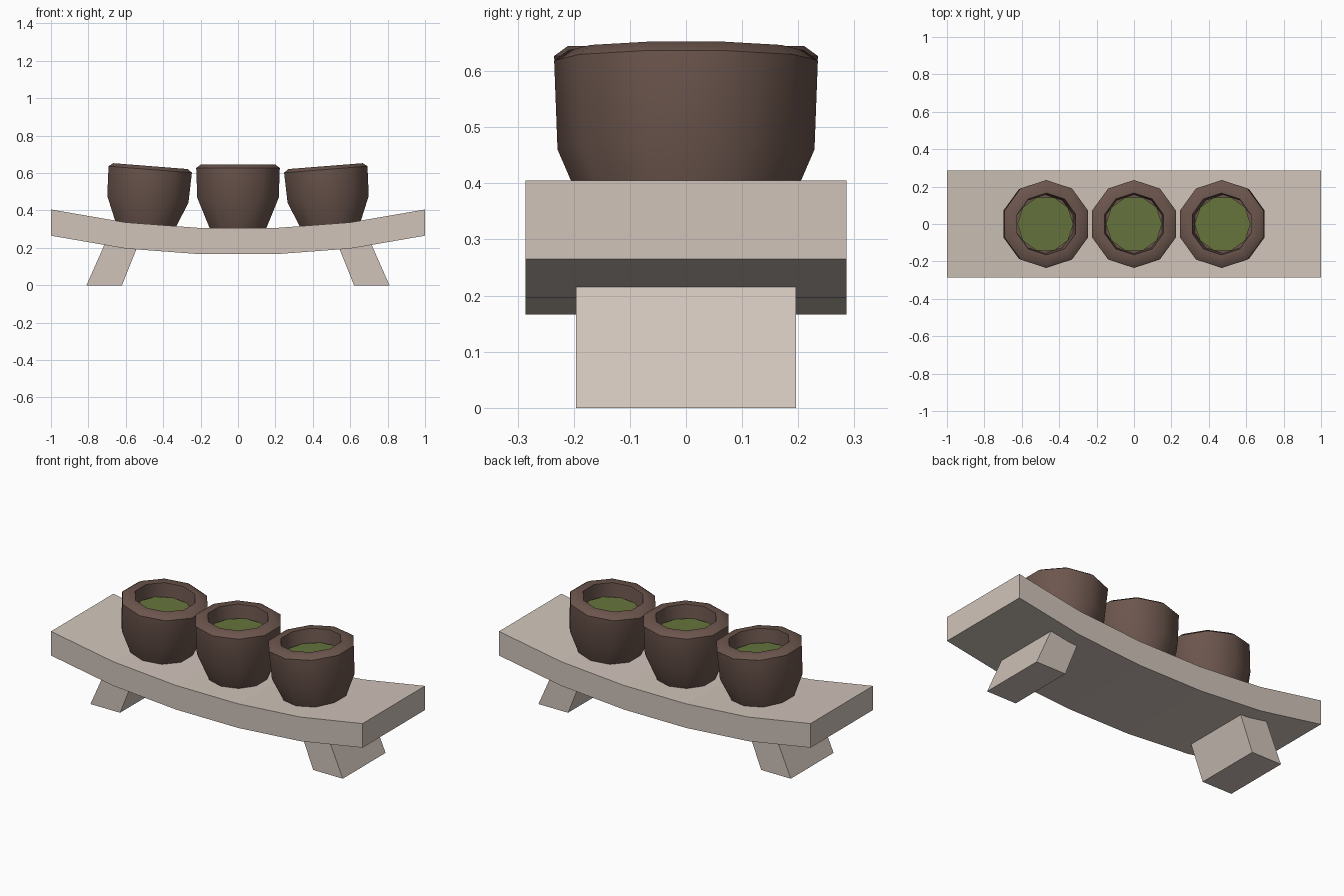
import bpy, bmesh, math
from mathutils import Matrix

if "Cube" in bpy.data.objects:
    bpy.data.objects.remove(bpy.data.objects["Cube"])


def material(name, rgb):
    m = bpy.data.materials.new(name)
    m.diffuse_color = (*rgb, 1)
    m.use_nodes = True
    m.node_tree.nodes["Principled BSDF"].inputs["Base Color"].default_value = m.diffuse_color
    return m


WOOD = material("pale_wood", (0.63, 0.55, 0.49))
CLAY = material("brown_clay", (0.15, 0.092, 0.075))
TEA = material("green_tea", (0.13, 0.175, 0.045))


def finish(bm, name, mat, smooth=False):
    bmesh.ops.recalc_face_normals(bm, faces=bm.faces)
    me = bpy.data.meshes.new(name)
    bm.to_mesh(me)
    bm.free()
    me.materials.append(mat)
    ob = bpy.data.objects.new(name, me)
    bpy.context.collection.objects.link(ob)
    if smooth:
        bpy.ops.object.select_all(action='DESELECT')
        ob.select_set(True)
        bpy.context.view_layer.objects.active = ob
        bpy.ops.object.shade_smooth_by_angle(angle=math.radians(40))
    return ob


def strip(name, top, bottom, half):
    """Solid between two matching x-z lines, extruded across y."""
    bm = bmesh.new()
    rows = [[bm.verts.new((x, y, z)) for (x, z), y in
             ((t, -half), (t, half), (b, half), (b, -half))]
            for t, b in zip(top, bottom)]
    for a, b in zip(rows, rows[1:]):
        for i in range(4):
            j = (i + 1) % 4
            bm.faces.new((a[i], a[j], b[j], b[i]))
    bm.faces.new(rows[0])
    bm.faces.new(rows[-1][::-1])
    return finish(bm, name, WOOD)


def ring(bm, r, z, turn=0.0, n=10):
    return [bm.verts.new((r * math.cos(turn + math.tau * i / n),
                          r * math.sin(turn + math.tau * i / n), z)) for i in range(n)]


def cup(name, matrix):
    # Body: lathed wall, chamfered rim and inner well, z measured from the base
    profile = [(0.157, 0), (0.229, 0.168), (0.235, 0.327), (0.21, 0.345),
               (0.165, 0.345), (0.157, 0.25)]
    bm = bmesh.new()
    rings = [ring(bm, r, z, math.pi / 2) for r, z in profile]
    for a, b in zip(rings, rings[1:]):
        for i in range(10):
            j = (i + 1) % 10
            bm.faces.new((a[i], a[j], b[j], b[i]))
    bm.faces.new(rings[0][::-1])
    bm.faces.new(rings[-1])
    finish(bm, name, CLAY, True).matrix_world = matrix
    # Tea surface
    bm = bmesh.new()
    bm.faces.new(ring(bm, 0.15, 0.27))
    finish(bm, name + "_tea", TEA).matrix_world = matrix


# Curved tray
curve = [(-1, 0.405), (-0.6, 0.336), (-0.2, 0.306), (0.2, 0.306), (0.6, 0.336), (1, 0.405)]
strip("tray", curve, [(x, z - 0.14) for x, z in curve], 0.286)

# Splayed feet
for side, s in (("left", -1), ("right", 1)):
    strip(side + "_foot", [(s * 0.54, 0.20), (s * 0.715, 0.215)],
          [(s * 0.62, 0), (s * 0.81, 0)], 0.196)

# Three cups, outer ones leaning inwards with the tray
for name, x, z, tilt in (("left_cup", -0.495, 0.293, 4.5), ("middle_cup", 0, 0.3, 0),
                         ("right_cup", 0.495, 0.293, -4.5)):
    cup(name, Matrix.Translation((x, 0, z)) @ Matrix.Rotation(math.radians(tilt), 4, 'Y'))
